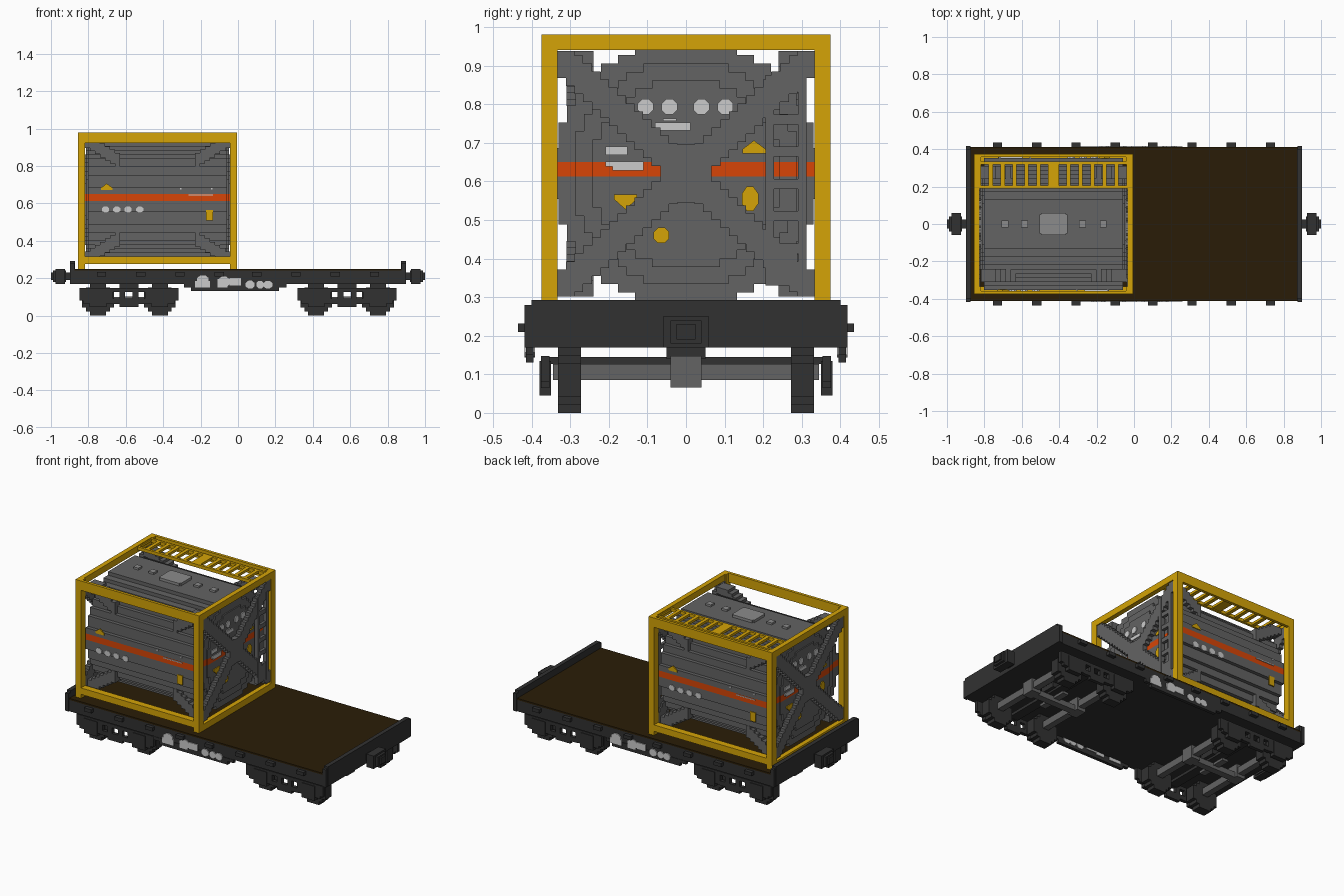
import bpy, bmesh, math
from mathutils import Vector

cube = bpy.data.objects.get("Cube")
if cube:
    bpy.data.objects.remove(cube, do_unlink=True)

V = 0.022          # step size of the blocky curves
CX, CZ = -0.43, 0.62  # container centre


def material(name, rgb):
    m = bpy.data.materials.new(name)
    m.use_nodes = True
    m.diffuse_color = (*rgb, 1)
    bsdf = next(n for n in m.node_tree.nodes if n.type == 'BSDF_PRINCIPLED')
    bsdf.inputs["Base Color"].default_value = (*rgb, 1)
    bsdf.inputs["Roughness"].default_value = 0.8
    return m


DARK = material("dark iron", (0.031, 0.031, 0.031))
BROWN = material("deck wood", (0.023, 0.012, 0.002))
GREY = material("tank grey", (0.125, 0.125, 0.125))
LIGHT = material("hatch grey", (0.26, 0.26, 0.26))
WHITE = material("marking white", (0.6, 0.6, 0.6))
YELLOW = material("frame yellow", (0.66, 0.37, 0.002))
ORANGE = material("stripe orange", (0.68, 0.06, 0.002))


def box(bm, x0, x1, y0, y1, z0, z1):
    prism(bm, [(x0, y0), (x1, y0), (x1, y1), (x0, y1)], 'z', z0, z1)


def prism(bm, pts, axis, a, b):
    """Extrude a 2D outline along an axis from a to b."""
    put = {'x': lambda p, t: (t, p[0], p[1]), 'y': lambda p, t: (p[0], t, p[1]),
           'z': lambda p, t: (p[0], p[1], t)}[axis]
    lo = [bm.verts.new(put(p, a)) for p in pts]
    hi = [bm.verts.new(put(p, b)) for p in pts]
    bm.faces.new(lo[::-1])
    bm.faces.new(hi)
    n = len(pts)
    for i in range(n):
        bm.faces.new((lo[i], lo[(i + 1) % n], hi[(i + 1) % n], hi[i]))


def finish(bm, name, *mats):
    bmesh.ops.recalc_face_normals(bm, faces=bm.faces)
    me = bpy.data.meshes.new(name)
    bm.to_mesh(me)
    bm.free()
    for m in mats:
        me.materials.append(m)
    ob = bpy.data.objects.new(name, me)
    bpy.context.collection.objects.link(ob)
    return ob


def boxes(name, mat, *dims):
    bm = bmesh.new()
    for d in dims:
        box(bm, *d)
    return finish(bm, name, mat)


def stepped_circle(cu, cv, n, radius, v):
    """Circle outline made of square steps: 2n rows, radius counted in steps."""
    right = []
    for k in range(-n, n):
        w = round(math.sqrt(radius ** 2 - (k + 0.5) ** 2)) * v
        right += [(w, k * v), (w, (k + 1) * v)]
    # drop points in the middle of straight runs
    keep = [p for i, p in enumerate(right)
            if not (0 < i < len(right) - 1 and right[i - 1][0] == p[0] == right[i + 1][0])]
    keep = [p for i, p in enumerate(keep) if i == 0 or p != keep[i - 1]]
    loop = keep + [(-a, b) for a, b in reversed(keep)]
    return [(cu + a, cv + b) for a, b in loop]


def stairs(n, du, dv, above, below, vmax):
    """Outline of a diagonal band climbing in n square steps, cut off at vmax."""
    top, low = [], []
    for i in range(n):
        for u in (i * du, (i + 1) * du):
            top.append((u, min(i * dv + above, vmax)))
            low.append((u, i * dv - below))
    return top + low[::-1]


def ellipse(u, v, ru, rv, n=8):
    return [(u + ru * math.cos(math.tau * (i + .5) / n), v + rv * math.sin(math.tau * (i + .5) / n))
            for i in range(n)]


def rect(u0, u1, v0, v1):
    return [(u0, v0), (u1, v0), (u1, v1), (u0, v1)]


def plates(name, mat, shapes, axis, a, b, cx):
    """Thin plates, repeated on the opposite side by a half turn about x = cx."""
    for label, turn in (("first", False), ("second", True)):
        bm = bmesh.new()
        for s in shapes:
            prism(bm, s, axis, a, b)
        if turn:
            for v in bm.verts:
                v.co = (2 * cx - v.co.x, -v.co.y, v.co.z)
        finish(bm, f"{name}_{label}_side", mat)


# --- Flat wagon body ---
boxes("wagon_frame", DARK, (-.89, .89, -.412, .412, .17, .24))
boxes("deck", BROWN, (-.875, .875, -.412, .412, .24, .25))
boxes("side_sills", DARK, *[(-x, x - .03, s * .405 - .01, s * .405 + .01, z, .17)
                            for s in (-1, 1) for x, z in ((.29, .15), (.25, .13))])
for s, side in ((-1, "right"), (1, "left")):
    boxes(f"end_wall_{side}", DARK,
          (s * .885 - .013, s * .885 + .013, -.40, .40, .17, .292),
          (s * .885 - .012, s * .885 + .012, -.418, .418, .17, .28))
    boxes(f"coupler_{side}", DARK,
          (s * .94 - .06, s * .94 + .06, -.025, .025, .19, .23),
          (s * .95 - .025, s * .95 + .025, -.06, .06, .17, .25),
          (s * .955 - .035, s * .955 + .035, -.04, .04, .18, .24))
boxes("stake_pockets", DARK, *[(x - .025, x + .025, -.435, .435, .21, .232)
                               for x in (-.73, -.52, -.31, -.1, .1, .31, .52, .73)])

# --- Bogies ---
for s, side in ((-1, "right"), (1, "left")):
    c = s * .583
    for k, end in ((-1, "rear"), (1, "lead")):
        wx = c + k * .165
        bm = bmesh.new()
        for y in (-.302, .302):
            prism(bm, stepped_circle(wx, .085, 4, 4, .02125), 'y', y - .03, y + .03)
        finish(bm, f"{end}_wheels_{side}", DARK)
        boxes(f"{end}_axle_{side}", GREY, (wx - .02, wx + .02, -.345, .345, .085, .127),
              (wx - .03, wx + .03, -.04, .04, .066, .147))
    frame = []
    for y in (-.365, .365):
        y0, y1 = y - .011, y + .011
        frame += [(c - .265, c + .265, y0, y1, .125, .147),
                  (c - .10, c + .10, y0, y1, .062, .09),
                  (c - .05, c - .02, y0, y1, .07, .13), (c + .02, c + .05, y0, y1, .07, .13),
                  (c - .05, c + .05, y0, y1, .045, .07)]
        for k in (-1, 1):
            wx = c + k * .165
            frame += [(wx - .08, wx + .08, y0, y1, .065, .13),
                      (wx + k * .03 - .07, wx + k * .03 + .07, y0, y1, .08, .147),
                      (wx - .045, wx + .045, y0 - .004, y1 + .004, .045, .135)]
    boxes(f"bogie_frame_{side}", DARK, *frame, (c - .03, c + .03, -.36, .36, .127, .145),
          (c - .05, c + .05, -.05, .05, .14, .172))
    boxes(f"bogie_centre_beam_{side}", GREY, (c - .165, c + .165, -.022, .022, .066, .1),
          (c - .02, c + .02, -.1, .1, .086, .102))

# --- Container frame ---
X0, X1 = -.855, -.005
boxes("container_posts", YELLOW, *[(x, x + .038, y, y + .042, .25, .98)
                                   for x in (X0, X1 - .038) for y in (-.375, .333)])
boxes("container_side_beams", YELLOW,
      *[(X0, X1, y, y + .042, .275, .315) for y in (-.375, .333)],
      (X0, X1, -.375, -.357, .922, .98), (X0, X1, .357, .375, .922, .98))
boxes("container_end_beams", YELLOW, *[(x, x + .03, -.375, .375, z, z + .04)
                                       for x in (X0, X1 - .03) for z in (.25, .94)])
walk = [(X0, X1, .19, .205, .955, .975), (X0, X1, .318, .333, .955, .975),
        (CX - .03, CX + .03, .2, .32, .96, .975)]
for i in range(6):
    for s in (-1, 1):
        x = CX + s * (.08 + i * .064)
        walk.append((x - .011, x + .011, .2, .32, .96, .975))
boxes("walkway", YELLOW, *walk)

# --- Tank with stepped ends and a stripe all round ---
bm = bmesh.new()
for n, radius, half in ((15, 15.8, .372), (13, 13.4, .382), (11, 11.3, .39)):
    prism(bm, stepped_circle(0, CZ, n, radius, V), 'x', CX - half, CX + half)
for z in (.612, .65):
    bmesh.ops.bisect_plane(bm, geom=bm.verts[:] + bm.edges[:] + bm.faces[:],
                           plane_co=Vector((0, 0, z)), plane_no=Vector((0, 0, 1)))
for f in bm.faces:
    zs = [v.co.z for v in f.verts]
    f.material_index = int(min(zs) > .611 and max(zs) < .651 and abs(f.normal.z) < .5)
finish(bm, "tank", GREY, ORANGE)

# --- End cross braces, built as stairs ---
for x0, side in ((-.851, "right"), (-.04, "left")):
    bm = bmesh.new()
    for sy in (-1, 1):
        for sz in (-1, 1):
            arm = stairs(15, .0222, .0207, .058, .042, .318)
            prism(bm, [(sy * a, CZ + sz * b) for a, b in arm], 'x', x0, x0 + .031)
    box(bm, x0, x0 + .031, -.062, .062, CZ - .075, CZ + .075)
    finish(bm, f"cross_brace_{side}", GREY)

# --- Diagonal struts from the frame corners to the tank ---
bm = bmesh.new()
for sx in (-1, 1):
    for sy in (-1, 1):
        for sz in (-1, 1):
            strut = stairs(7, .027, .017, .03, .045, .098)
            prism(bm, [(CX + sx * (.20 + a), CZ + sz * (.22 + b)) for a, b in strut],
                  'y', sy * .24, sy * .31)
finish(bm, "corner_struts", GREY)

# --- Ladder ---
boxes("ladder", GREY, *[(-.03, -.007, y, y + .022, .33, .875) for y in (.206, .29)],
      *[(-.028, -.01, .22, .295, .33 + i * .0835, .356 + i * .0835) for i in range(7)])

# --- Top hatches ---
boxes("main_hatch", LIGHT, (CX - .075, CX + .075, -.052, .052, .94, .966),
      (CX - .067, CX + .067, -.06, .06, .94, .966))
boxes("valve_caps", LIGHT, *[(x - .018, x + .018, -.018, .018, .94, .962)
                             for x in (-.69, -.585, -.275, -.165)])

# --- Markings on the tank sides ---
ya, yb = -.357, -.350
plates("side_spots", WHITE, [ellipse(x, .566, .021, .019) for x in (-.708, -.648, -.588, -.525)]
       + [rect(-.265, -.135, .641, .646), rect(-.31, -.302, .675, .683),
          rect(-.145, -.137, .675, .683)], 'y', ya, yb, CX)
plates("side_warning_plates", YELLOW,
       [[(-.732, .672), (-.672, .672), (-.672, .683), (-.702, .706), (-.732, .683)],
        rect(-.17, -.133, .508, .565)], 'y', ya, yb, CX)

# --- Markings on the tank ends ---
xa, xb = CX + .388, CX + .395
plates("end_spots", WHITE, [ellipse(y, .793, .022, .022) for y in (-.105, -.043, .04, .102)]
       + [rect(-.08, .012, .732, .753), rect(-.06, -.025, .757, .763), rect(-.208, -.152, .668, .69),
          rect(-.208, -.11, .638, .652), rect(-.19, -.11, .628, .638)], 'x', xa, xb, CX)
plates("end_warning_plates", YELLOW,
       [[(.147, .672), (.206, .672), (.206, .684), (.176, .706), (.147, .684)],
        [(-.187, .566), (-.187, .554), (-.157, .527), (-.127, .554), (-.127, .566)],
        ellipse(.166, .555, .023, .034), ellipse(-.064, .46, .022, .022)], 'x', xa, xb, CX)

# --- Markings on both faces of the wagon sills ---
marks = [rect(-.23, -.15, .15, .185), ellipse(-.188, .19, .034, .027), rect(-.11, -.055, .15, .195),
         ellipse(-.075, .18, .035, .03), rect(-.045, .015, .16, .2),
         ellipse(.065, .165, .026, .023), ellipse(.118, .165, .022, .022),
         ellipse(.16, .165, .026, .022)]
plates("sill_marks_outer", WHITE, marks, 'y', -.418, -.411, 0)
plates("sill_marks_inner", WHITE, marks, 'y', -.397, -.391, 0)
